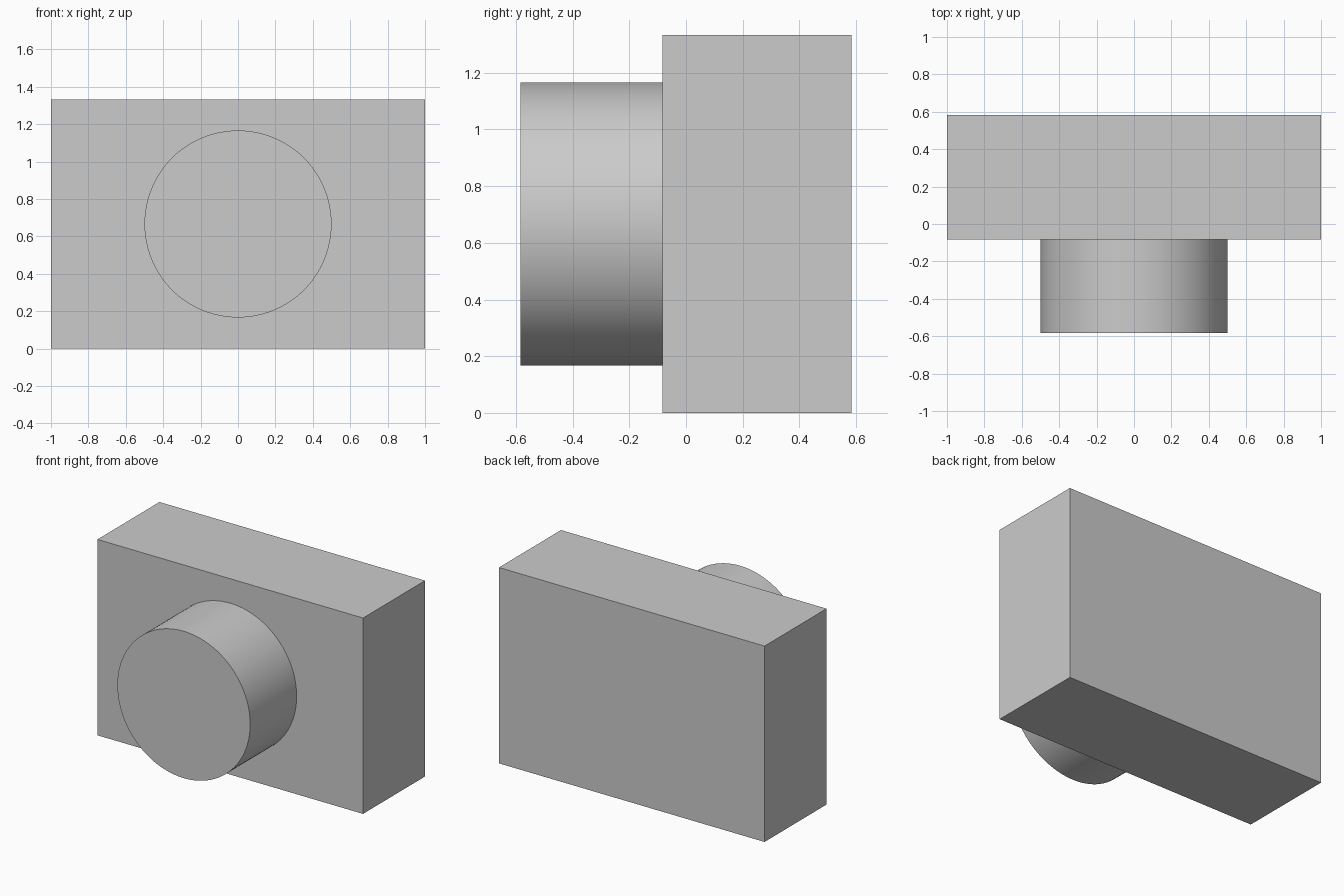
import bpy
import math

default_cube = bpy.data.objects.get("Cube")
if default_cube:
    bpy.data.objects.remove(default_cube, do_unlink=True)

# One plain grey for the whole model
grey = bpy.data.materials.new("light_grey")
grey.use_nodes = True
colour = (0.6, 0.6, 0.6, 1)
grey.diffuse_color = colour
grey.node_tree.nodes["Principled BSDF"].inputs["Base Color"].default_value = colour

WIDTH, DEPTH, HEIGHT = 2, 2 / 3, 4 / 3
LENS_RADIUS, LENS_LENGTH = 0.5, 0.5
BACK = (DEPTH + LENS_LENGTH) / 2
FACE = BACK - DEPTH

# Body: rectangular block standing on the ground
bpy.ops.mesh.primitive_cube_add(size=1, location=(0, BACK - DEPTH / 2, HEIGHT / 2))
body = bpy.context.object
body.name = "body"
body.scale = (WIDTH, DEPTH, HEIGHT)
bpy.ops.object.transform_apply(location=False, rotation=False, scale=True)
body.data.materials.append(grey)

# Lens barrel: round drum projecting from the middle of the front face
bpy.ops.mesh.primitive_cylinder_add(
    vertices=96, radius=LENS_RADIUS, depth=LENS_LENGTH,
    location=(0, FACE - LENS_LENGTH / 2, HEIGHT / 2),
    rotation=(math.pi / 2, 0, 0))
lens = bpy.context.object
lens.name = "lens_barrel"
lens.data.materials.append(grey)
bpy.ops.object.shade_smooth_by_angle(angle=math.radians(30))
